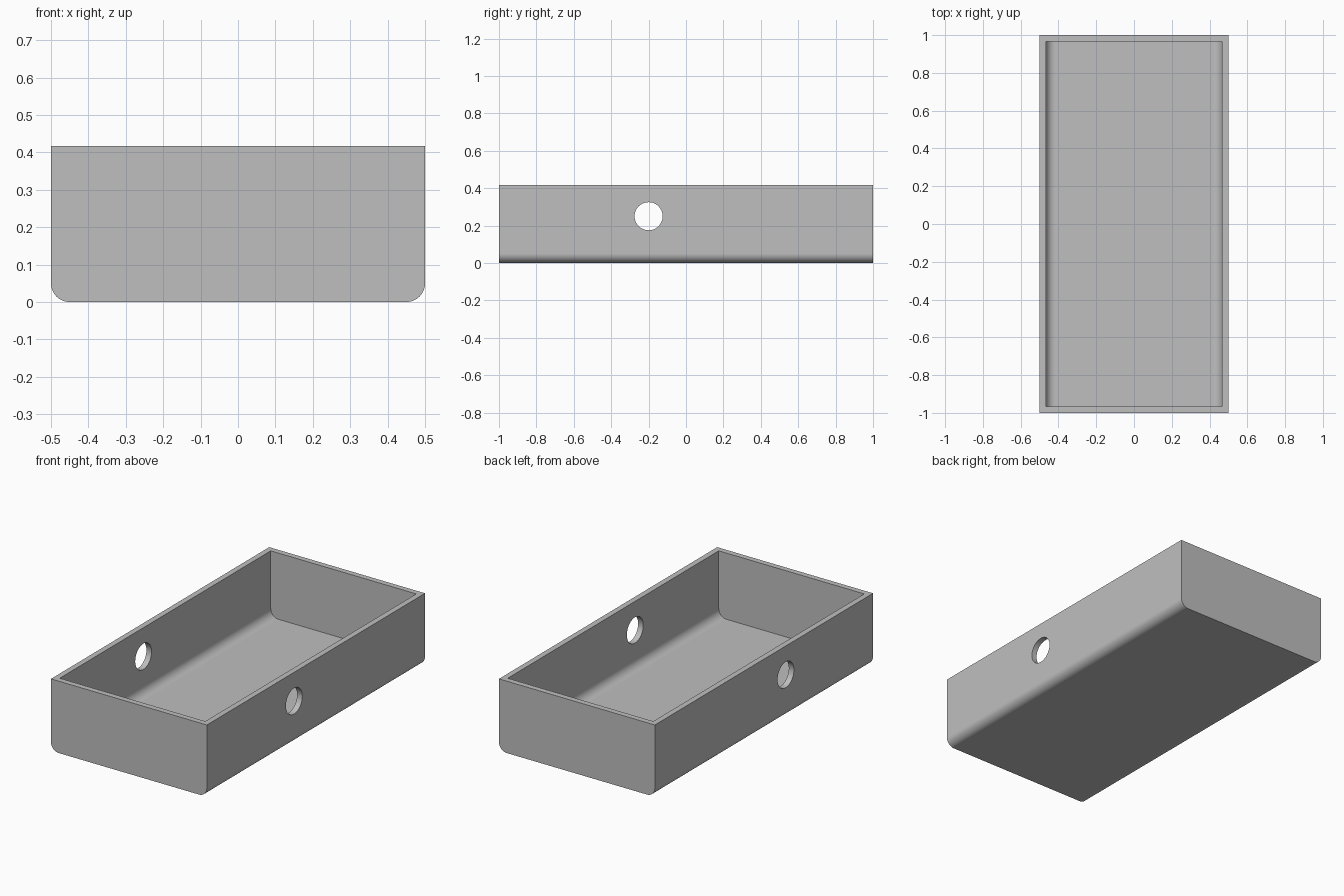
import bpy
import bmesh
from math import sin, cos, pi, radians
from mathutils import Matrix

cube = bpy.data.objects.get("Cube")
if cube:
    bpy.data.objects.remove(cube, do_unlink=True)

LENGTH, WIDTH, HEIGHT = 2.0, 1.0, 0.417
WALL, RADIUS = 0.033, 0.05
HOLE_Y, HOLE_Z, HOLE_RADIUS = -0.2, 0.25, 0.075

grey = bpy.data.materials.new("plain grey")
grey.use_nodes = True
colour = (0.52, 0.52, 0.52, 1)
grey.diffuse_color = colour
grey.node_tree.nodes["Principled BSDF"].inputs["Base Color"].default_value = colour


def add_object(name, bm):
    bmesh.ops.recalc_face_normals(bm, faces=bm.faces)
    mesh = bpy.data.meshes.new(name)
    bm.to_mesh(mesh)
    bm.free()
    mesh.materials.append(grey)
    obj = bpy.data.objects.new(name, mesh)
    bpy.context.collection.objects.link(obj)
    return obj


def rounded_trough(name, half_width, bottom, top, length, radius, steps=12):
    """Block along y whose two lower long edges are rounded."""
    arc = [pi / 2 * i / steps for i in range(steps + 1)]
    right = [(half_width - radius + radius * sin(a),
              bottom + radius - radius * cos(a)) for a in arc]
    right.append((half_width, top))
    profile = right + [(-x, z) for x, z in reversed(right)]
    bm = bmesh.new()
    face = bm.faces.new([bm.verts.new((x, -length / 2, z)) for x, z in profile])
    extruded = bmesh.ops.extrude_face_region(bm, geom=[face])["geom"]
    verts = [v for v in extruded if isinstance(v, bmesh.types.BMVert)]
    bmesh.ops.translate(bm, verts=verts, vec=(0, length, 0))
    return add_object(name, bm)


# Outer shell and the hollow inside it
tray = rounded_trough("tray", WIDTH / 2, 0, HEIGHT, LENGTH, RADIUS)
cavity = rounded_trough("cavity_cutter", WIDTH / 2 - WALL, WALL, HEIGHT + 0.1,
                        LENGTH - 2 * WALL, RADIUS)

# Round hole through both long walls
bm = bmesh.new()
bmesh.ops.create_cone(bm, cap_ends=True, segments=64, radius1=HOLE_RADIUS,
                      radius2=HOLE_RADIUS, depth=WIDTH + 0.2,
                      matrix=Matrix.Translation((0, HOLE_Y, HOLE_Z))
                      @ Matrix.Rotation(pi / 2, 4, "Y"))
hole = add_object("hole_cutter", bm)

# Cut the tray, then discard the cutters
bpy.ops.object.select_all(action="DESELECT")
bpy.context.view_layer.objects.active = tray
tray.select_set(True)
for cutter in (cavity, hole):
    cutter.hide_render = True
    mod = tray.modifiers.new("cut", "BOOLEAN")
    mod.operation = "DIFFERENCE"
    mod.solver = "EXACT"
    mod.object = cutter
    bpy.ops.object.modifier_apply(modifier=mod.name)
    bpy.data.objects.remove(cutter, do_unlink=True)

# Smooth fillets, crisp rims and flat walls
bpy.ops.object.shade_smooth_by_angle(angle=radians(30))
normals = tray.modifiers.new("flat_walls", "WEIGHTED_NORMAL")
normals.keep_sharp = True
